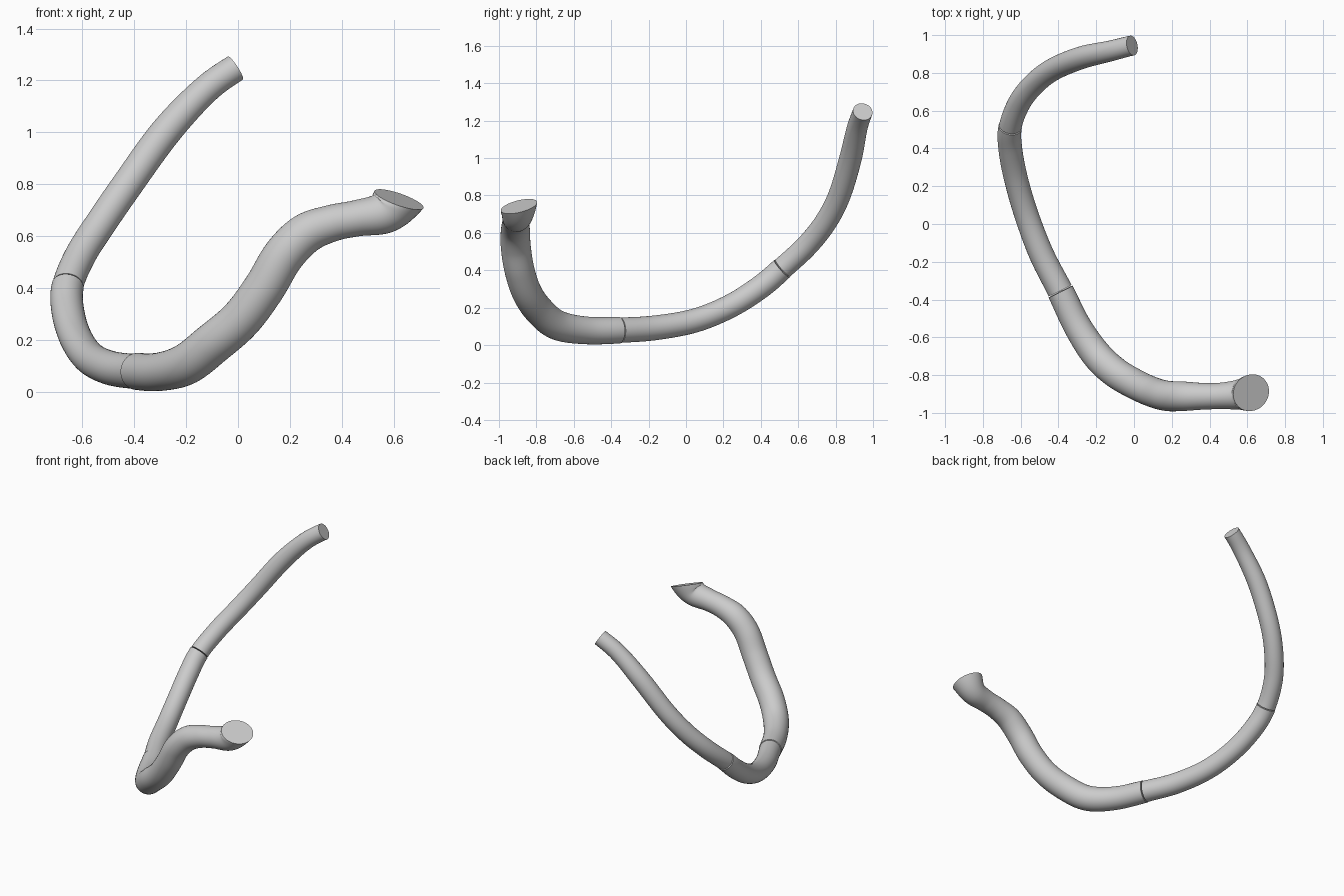
import bpy, bmesh, math
from mathutils import Vector

cube = bpy.data.objects.get("Cube")
if cube:
    bpy.data.objects.remove(cube, do_unlink=True)

mat = bpy.data.materials.new("light grey")
mat.use_nodes = True
GREY = (0.6, 0.6, 0.6, 1)
mat.diffuse_color = GREY
mat.node_tree.nodes["Principled BSDF"].inputs["Base Color"].default_value = GREY

SIDES, STEPS, GAP = 40, 8, 0.003

# Centre line of each hose section: x, y, z, radius; neighbours share a joint
UPPER = [(-.01, .945, 1.248, .053), (-.13, .915, 1.16, .055), (-.28, .88, 1.0, .06),
         (-.425, .82, .8, .06), (-.525, .745, .655, .06), (-.605, .645, .53, .06),
         (-.655, .515, .41, .06)]
MIDDLE = [(-.655, .515, .41, .062), (-.655, .4, .312, .063), (-.625, .24, .21, .063),
          (-.57, .05, .132, .064), (-.49, -.16, .093, .066), (-.39, -.355, .08, .068)]
LOWER = [(-.39, -.355, .08, .071), (-.3, -.54, .079, .074), (-.2, -.69, .108, .08),
         (-.1, -.785, .185, .081), (.01, -.85, .28, .08), (.1, -.89, .4, .08),
         (.175, -.91, .525, .08), (.26, -.912, .61, .078), (.36, -.912, .65, .071),
         (.46, -.91, .67, .07), (.56, -.903, .69, .081), (.62, -.893, .742, .1)]


def spline(points, before, after):
    """Catmull-Rom samples and tangents, with neighbours as end controls."""
    p = [Vector(q) for q in [before] + points + [after]]
    samples = []
    for i in range(1, len(p) - 2):
        a, b, c, d = p[i - 1:i + 3]
        last = i == len(p) - 3
        for s in range(STEPS + last):
            t = s / STEPS
            k1, k2, k3 = c - a, 2 * a - 5 * b + 4 * c - d, 3 * b - a - 3 * c + d
            pos = b + (k1 * t + k2 * t * t + k3 * t ** 3) / 2
            tan = (k1 + 2 * k2 * t + 3 * k3 * t * t) / 2
            samples.append((pos, tan.to_3d().normalized()))
    return samples


def hose(name, points, before, after, trim_start=0, trim_end=0, mouth=None):
    samples = spline(points, before, after)
    # Ease the last rings into the slanted mouth
    if mouth:
        for k in range(STEPS):
            i = len(samples) - STEPS + k
            pos, tan = samples[i]
            samples[i] = (pos, tan.lerp(mouth, (k + 1) / STEPS).normalized())
    bm = bmesh.new()
    rings, side = [], samples[0][1].orthogonal().normalized()
    for i, (pos, tan) in enumerate(samples):
        side = (side - tan * side.dot(tan)).normalized()
        up = tan.cross(side)
        centre = pos.to_3d()
        if i == 0:
            centre += tan * trim_start
        if i == len(samples) - 1:
            centre -= tan * trim_end
        ring = []
        for k in range(SIDES):
            a = math.tau * k / SIDES
            ring.append(bm.verts.new(centre + (side * math.cos(a) + up * math.sin(a)) * pos[3]))
        rings.append(ring)
    for r, q in zip(rings, rings[1:]):
        for k in range(SIDES):
            n = (k + 1) % SIDES
            bm.faces.new((r[k], r[n], q[n], q[k]))
    bm.faces.new(rings[0][::-1])
    bm.faces.new(rings[-1])
    bmesh.ops.recalc_face_normals(bm, faces=bm.faces[:])
    mesh = bpy.data.meshes.new(name)
    bm.to_mesh(mesh)
    bm.free()
    mesh.materials.append(mat)
    obj = bpy.data.objects.new(name, mesh)
    bpy.context.collection.objects.link(obj)
    bpy.ops.object.select_all(action='DESELECT')
    obj.select_set(True)
    bpy.context.view_layer.objects.active = obj
    bpy.ops.object.shade_smooth_by_angle(angle=math.radians(35))


# Three hose sections with fine seams between them
hose("upper_hose", UPPER, (.1, .965, 1.31, .053), MIDDLE[1], trim_end=GAP)
hose("middle_hose", MIDDLE, UPPER[-2], LOWER[1], trim_start=GAP, trim_end=GAP)
hose("lower_hose", LOWER, MIDDLE[-2], (.66, -.89, .82, .115), trim_start=GAP,
     mouth=Vector((.35, -.25, 1)).normalized())
